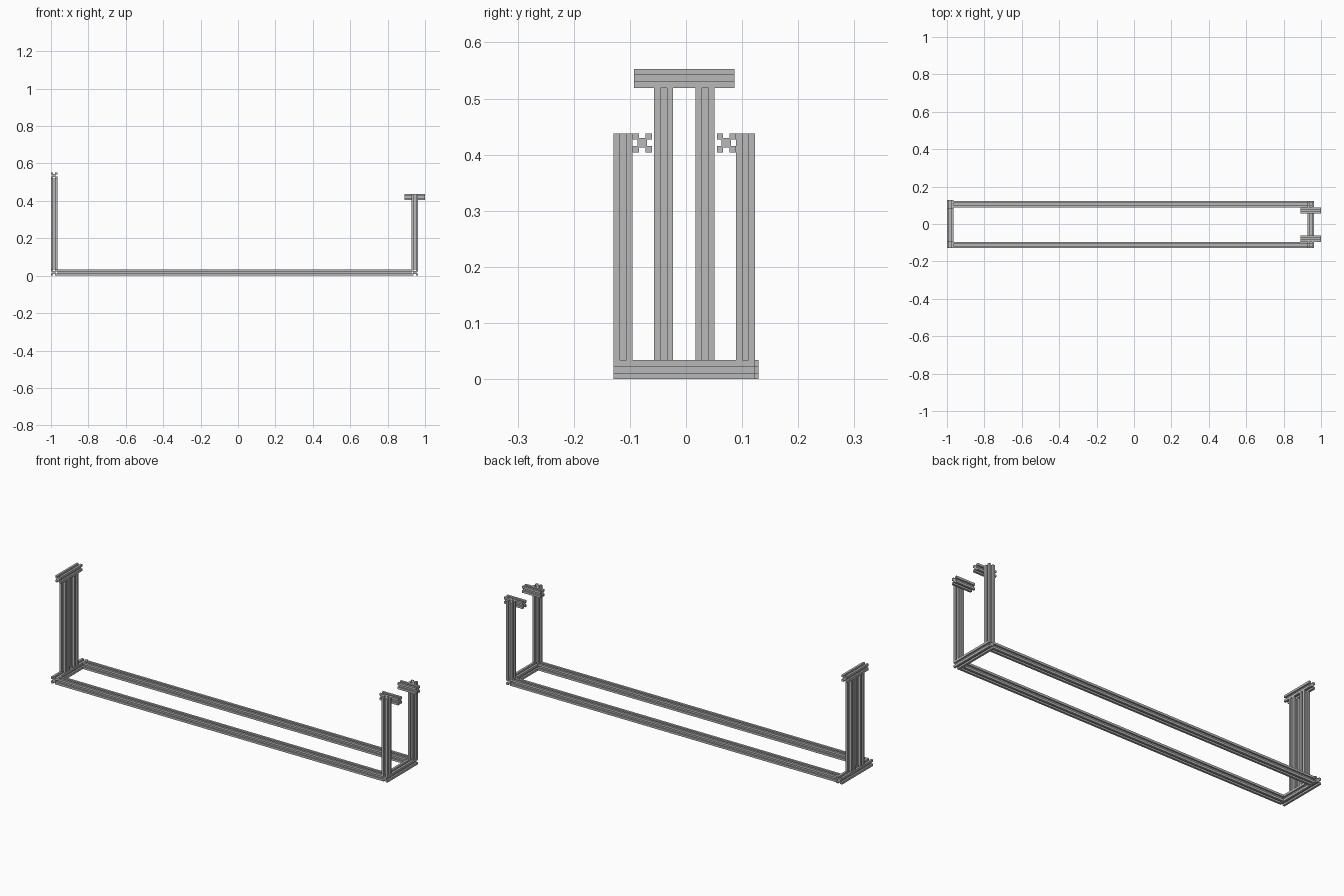
import bpy
import bmesh
from mathutils import Vector

cube = bpy.data.objects.get("Cube")
if cube:
    bpy.data.objects.remove(cube, do_unlink=True)

H = 0.017       # half the width of a bar
SLOT = 0.0057   # half the width of a slot
CORE = 0.0085   # distance from the bar's centre to a slot floor
W = 2 * H

metal = bpy.data.materials.new("grey aluminium")
metal.use_nodes = True
grey = (0.48, 0.48, 0.48, 1)
metal.diffuse_color = grey
metal.node_tree.nodes["Principled BSDF"].inputs["Base Color"].default_value = grey


def slotted_profile():
    """Square outline with one slot in the middle of each side."""
    side = [(H, -H), (H, -SLOT), (CORE, -SLOT), (CORE, SLOT), (H, SLOT)]
    points = []
    for _ in range(4):
        points += side
        side = [(-v, u) for u, v in side]
    return points


def bar(name, axis, start, end, across):
    """Extrude the profile along an axis; across is the centre on the other two axes."""
    bm = bmesh.new()
    verts = []
    for u, v in slotted_profile():
        co = [across[0] + u, across[1] + v]
        co.insert("xyz".index(axis), start)
        verts.append(bm.verts.new(co))
    cap = bm.faces.new(verts)
    extruded = bmesh.ops.extrude_face_region(bm, geom=[cap], use_keep_orig=True)
    step = Vector([end - start if a == axis else 0 for a in "xyz"])
    moved = [g for g in extruded["geom"] if isinstance(g, bmesh.types.BMVert)]
    bmesh.ops.translate(bm, verts=moved, vec=step)
    bmesh.ops.recalc_face_normals(bm, faces=bm.faces)
    mesh = bpy.data.meshes.new(name)
    bm.to_mesh(mesh)
    bm.free()
    mesh.materials.append(metal)
    obj = bpy.data.objects.new(name, mesh)
    bpy.context.collection.objects.link(obj)


LEFT_X, RIGHT_X = 0.945, -1 + H    # the two end frames
FRONT_Y, BACK_Y = -0.112, 0.106    # the two long rails

# Base: a cross bar at each end, joined by long rails
bar("base_cross_bar_right", "y", -0.129, 0.129, (RIGHT_X, H))
bar("base_cross_bar_left", "y", FRONT_Y - H, BACK_Y + H, (LEFT_X, H))

for side, y, inward in (("front", FRONT_Y, 1), ("back", BACK_Y, -1)):
    bar("long_rail_" + side, "x", RIGHT_X + H, LEFT_X - H, (y, H))
    # Outer posts, each with a short arm on its inner face
    bar("outer_post_" + side, "z", W, 0.438, (LEFT_X, y))
    bar("short_arm_" + side, "x", 0.89, 1.0, (y + inward * W, 0.438 - H))

# Close pair of taller posts carrying a top bar
for side, y in (("front", -0.04), ("back", 0.034)):
    bar("inner_post_" + side, "z", W, 0.519, (RIGHT_X, y))
bar("top_bar", "y", -0.093, 0.086, (RIGHT_X, 0.519 + H))
